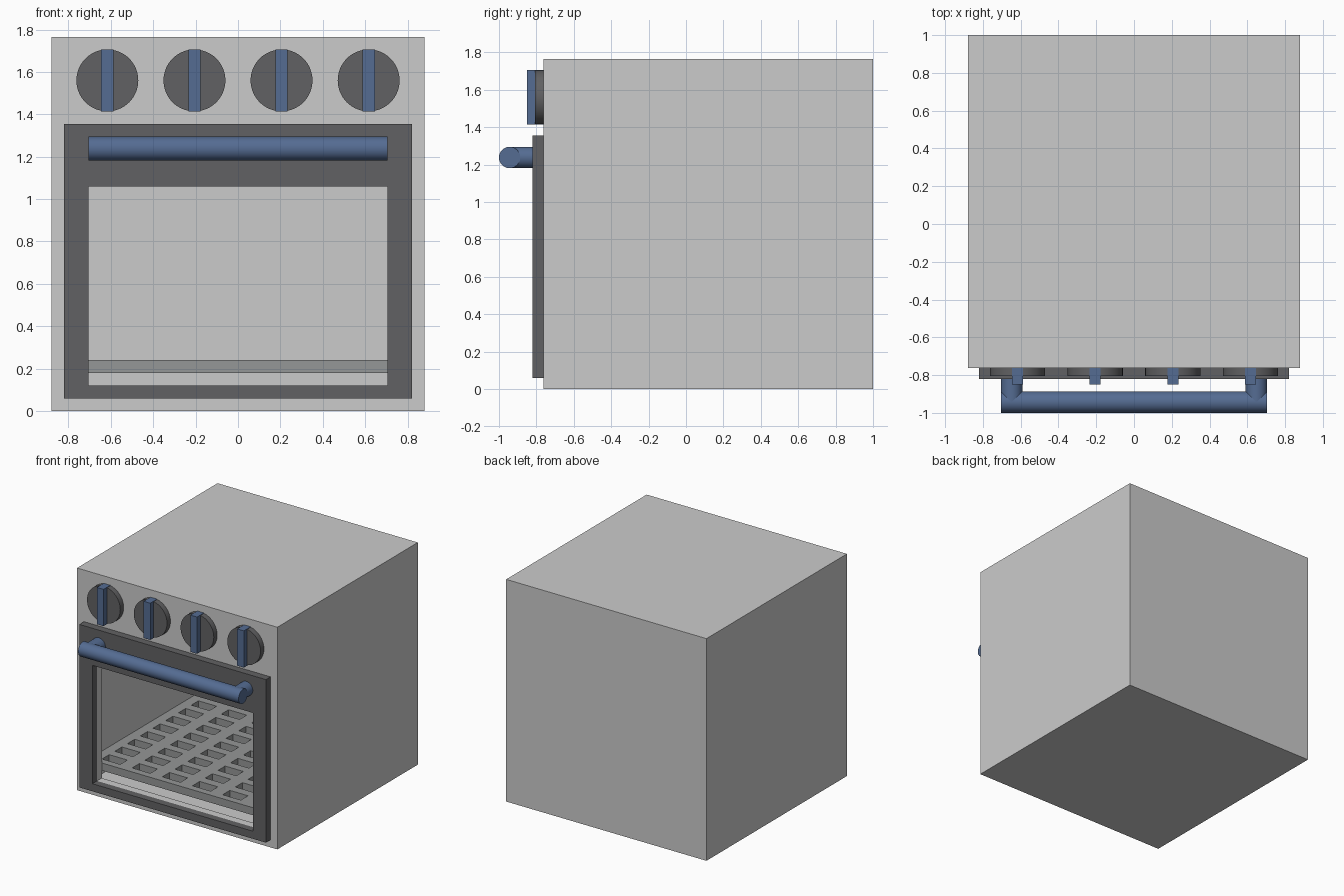
import bpy, bmesh, math
from mathutils import Matrix, Vector

if "Cube" in bpy.data.objects:
    bpy.data.objects.remove(bpy.data.objects["Cube"])


def material(name, rgb):
    m = bpy.data.materials.new(name)
    m.diffuse_color = (*rgb, 1)
    m.use_nodes = True
    m.node_tree.nodes["Principled BSDF"].inputs["Base Color"].default_value = m.diffuse_color
    return m


BLUE = material("blue", (0.09, 0.15, 0.29))
DARK = material("dark_grey", (0.12, 0.12, 0.125))
RACK = material("rack_grey", (0.30, 0.31, 0.31))


def finish(name, bm, mat=None):
    me = bpy.data.meshes.new(name)
    bm.to_mesh(me)
    bm.free()
    ob = bpy.data.objects.new(name, me)
    bpy.context.collection.objects.link(ob)
    if mat:
        me.materials.append(mat)
    return ob


def boxes(name, spans, mat=None):
    """One mesh of boxes, each given as ((x0, x1), (y0, y1), (z0, z1))."""
    bm = bmesh.new()
    for s in spans:
        centre = Vector([(a + b) / 2 for a, b in s])
        size = [b - a for a, b in s]
        bmesh.ops.create_cube(bm, size=1, matrix=Matrix.Translation(centre) @ Matrix.Diagonal((*size, 1)))
    return finish(name, bm, mat)


def rod(name, p0, p1, radius, mat, sides=48):
    p0, p1 = Vector(p0), Vector(p1)
    d = p1 - p0
    turn = d.to_track_quat('Z', 'Y').to_matrix().to_4x4()
    bm = bmesh.new()
    bmesh.ops.create_cone(bm, cap_ends=True, segments=sides, radius1=radius, radius2=radius,
                          depth=d.length, matrix=Matrix.Translation((p0 + p1) / 2) @ turn)
    ob = finish(name, bm, mat)
    activate(ob)
    bpy.ops.object.shade_smooth_by_angle(angle=math.radians(30))
    return ob


def activate(ob):
    bpy.ops.object.select_all(action='DESELECT')
    ob.select_set(True)
    bpy.context.view_layer.objects.active = ob


def cut(ob, spans):
    cutter = boxes("cutter", spans)
    cutter.hide_render = True
    mod = ob.modifiers.new("cut", 'BOOLEAN')
    mod.operation, mod.solver, mod.object = 'DIFFERENCE', 'EXACT', cutter
    activate(ob)
    bpy.ops.object.modifier_apply(modifier=mod.name)
    bpy.data.objects.remove(cutter)


FRONT = -0.763
WALL = 0.06
WINDOW_X, WINDOW_Z = (-0.705, 0.705), (0.12, 1.06)
INNER_X, INNER_Y = (-0.82, 0.82), (FRONT + WALL, 1 - WALL)

# Hollow body with a window opening in its front wall
body = boxes("oven_body", [((-0.88, 0.88), (FRONT, 1), (0, 1.765))])
cut(body, [(INNER_X, INNER_Y, (WALL, 1.765 - WALL))])
cut(body, [(WINDOW_X, (-0.9, -0.5), WINDOW_Z)])

# Door frame
door = boxes("door_frame", [((-0.82, 0.82), (-0.821, FRONT), (0.06, 1.355))], DARK)
cut(door, [(WINDOW_X, (-0.9, -0.5), WINDOW_Z)])

# Rack with rows of slots
COLS, ROWS, PX, PY = 6, 10, 0.265, 0.16
rack = boxes("oven_rack", [(INNER_X, INNER_Y, (0.18, 0.24))], RACK)
mid_y = sum(INNER_Y) / 2
slots = []
for i in range(COLS):
    for j in range(ROWS):
        x = (i - (COLS - 1) / 2) * PX
        y = mid_y + (j - (ROWS - 1) / 2) * PY
        slots.append(((x - 0.08, x + 0.08), (y - 0.045, y + 0.045), (0.1, 0.3)))
cut(rack, slots)

# Door handle and its two posts
HY, HZ, HR = -0.943, 1.238, 0.057
rod("handle_bar", (-0.705, HY, HZ), (0.705, HY, HZ), HR, BLUE)
for side, x in (("left", -0.648), ("right", 0.648)):
    rod("handle_post_" + side, (x, -0.82, HZ), (x, HY, HZ), HR, BLUE)

# Four knobs with grips
for k in range(4):
    x = (k - 1.5) * 0.411
    rod(f"knob_{k + 1}", (x, FRONT, 1.56), (x, -0.806, 1.56), 0.146, DARK, 64)
    boxes(f"knob_grip_{k + 1}", [((x - 0.029, x + 0.029), (-0.849, FRONT), (1.414, 1.706))], BLUE)
